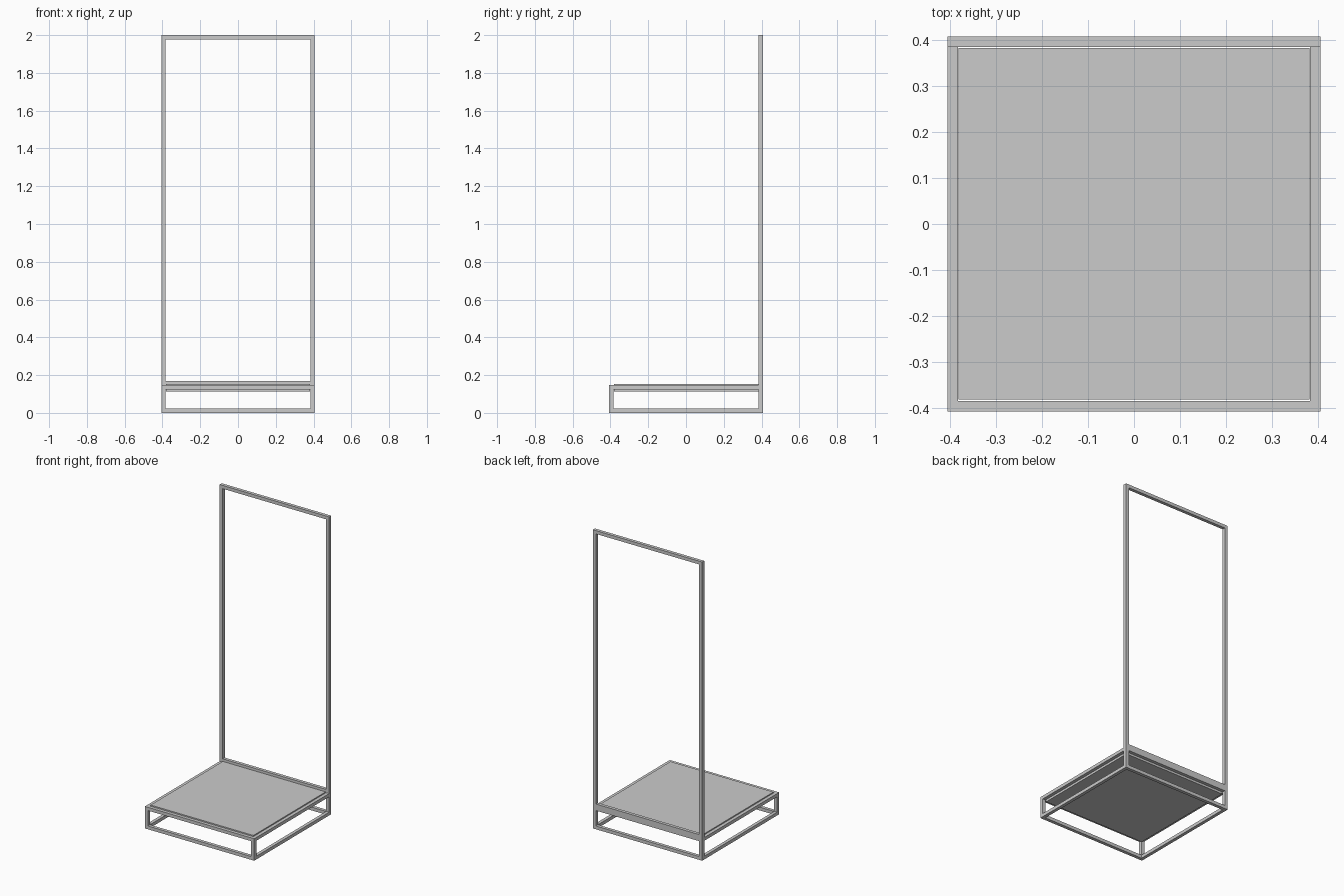
import bpy, bmesh

if "Cube" in bpy.data.objects:
    bpy.data.objects.remove(bpy.data.objects["Cube"])


def box(name, x, y, z):
    """Box from (min, max) ranges on each axis."""
    bm = bmesh.new()
    bmesh.ops.create_cube(bm, size=1)
    for v in bm.verts:
        v.co = [(a + b) / 2 + c * (b - a) for c, (a, b) in zip(v.co, (x, y, z))]
    me = bpy.data.meshes.new(name)
    bm.to_mesh(me)
    bm.free()
    ob = bpy.data.objects.new(name, me)
    bpy.context.collection.objects.link(ob)
    return ob


X, Y, T = 0.405, 0.407, 0.022   # outer half width, half depth, tube size
XI, YI = X - T, Y - T           # inner faces of the posts
DECK = 0.147                    # top of the low frame

# Posts: short at the front, tall at the back
for side, x in (("left", (-X, -XI)), ("right", (XI, X))):
    box(side + "_front_post", x, (-Y, -YI), (0, DECK))
    box(side + "_back_post", x, (YI, Y), (0, 2))
    # Side rails, floor and deck level
    box(side + "_floor_rail", x, (-YI, YI), (0, T))
    box(side + "_deck_rail", x, (-YI, YI), (DECK - T, DECK))

# Cross rails between the posts
inner = (-XI, XI)
box("front_floor_rail", inner, (-Y, -YI), (0, T))
box("front_deck_rail", inner, (-Y, -YI), (DECK - T, DECK))
box("back_floor_rail", inner, (YI, Y), (0, T))
box("back_deck_rail", inner, (YI, Y), (DECK - T, 0.169))
box("top_rail", inner, (YI, Y), (2 - T, 2))

# Platform panel set inside the frame
box("platform_panel", (-0.381, 0.381), (-0.381, 0.383), (0.112, 0.153))
